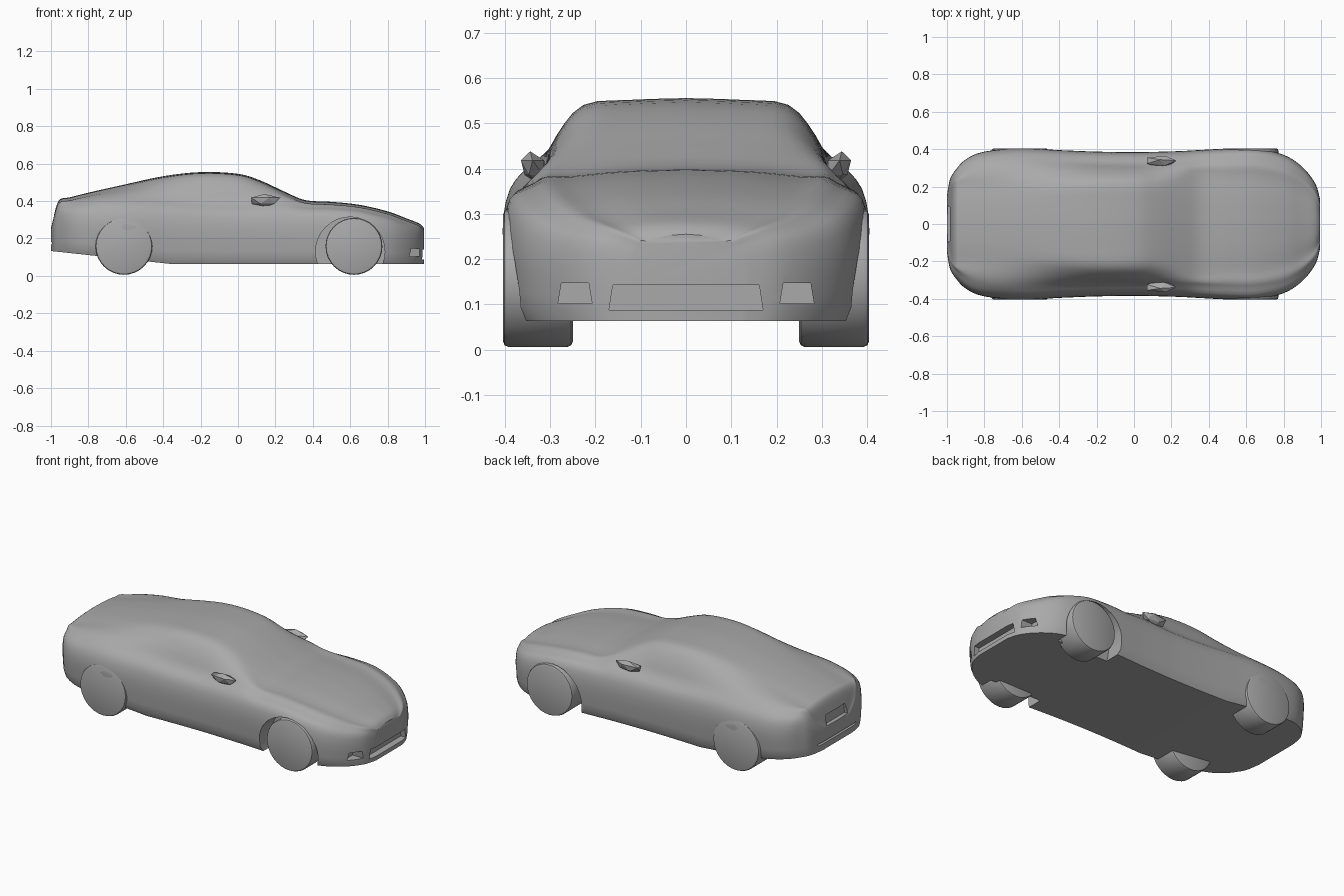
import bpy, bmesh, math
from mathutils import Vector, Matrix

cube = bpy.data.objects.get("Cube")
if cube:
    bpy.data.objects.remove(cube, do_unlink=True)

GREY = (0.4, 0.4, 0.4, 1)
paint = bpy.data.materials.new("plain grey")
paint.use_nodes = True
paint.diffuse_color = GREY
paint.node_tree.nodes["Principled BSDF"].inputs["Base Color"].default_value = GREY


def make(name, bm, smooth=35):
    bmesh.ops.recalc_face_normals(bm, faces=bm.faces)
    mesh = bpy.data.meshes.new(name)
    bm.to_mesh(mesh)
    bm.free()
    mesh.materials.append(paint)
    obj = bpy.data.objects.new(name, mesh)
    bpy.context.collection.objects.link(obj)
    if smooth:
        shade(obj, smooth)
    return obj


def shade(obj, angle):
    bpy.ops.object.select_all(action='DESELECT')
    obj.select_set(True)
    bpy.context.view_layer.objects.active = obj
    bpy.ops.object.shade_smooth_by_angle(angle=math.radians(angle))


def spline(points, steps):
    """Smooth curve through a list of vectors."""
    out = []
    for i in range(len(points) - 1):
        a, b, c, d = (points[min(max(i + k, 0), len(points) - 1)] for k in (-1, 0, 1, 2))
        for s in range(steps):
            t = s / steps
            out.append(b + (c - a) * (t / 2) + (a * 2 - b * 5 + c * 4 - d) * (t * t / 2)
                       + (b * 3 - a - c * 3 + d) * (t ** 3 / 2))
    return out + [points[-1]]


def cylinder(name, x, z, radius, y_in, y_out, side, bevel=0.0):
    bm = bmesh.new()
    place = Matrix.Translation((x, side * (y_in + y_out) / 2, z)) @ Matrix.Rotation(math.pi / 2, 4, 'X')
    bmesh.ops.create_cone(bm, cap_ends=True, segments=32, radius1=radius, radius2=radius,
                          depth=y_out - y_in, matrix=place)
    if bevel:
        rims = [e for e in bm.edges if abs(e.verts[0].co.y - e.verts[1].co.y) < 1e-4]
        bmesh.ops.bevel(bm, geom=rims, offset=bevel, segments=2, affect='EDGES', profile=0.5)
    return make(name, bm)


def box(name, center, size, taper=1.0):
    bm = bmesh.new()
    bmesh.ops.create_cube(bm, size=1)
    for v in bm.verts:
        k = taper if v.co.z > 0 else 1
        v.co = Vector(center) + Vector((v.co.x * size[0], v.co.y * size[1] * k, v.co.z * size[2]))
    return make(name, bm, 0)


# Body stations: x, half width, shoulder height, roof half width, top height
STATIONS = [
    (-1.0, .15, .24, .07, .26), (-.985, .235, .29, .15, .32), (-.957, .285, .34, .2, .405),
    (-.9, .345, .345, .2, .42), (-.8, .387, .35, .2, .445), (-.6, .405, .355, .2, .49),
    (-.4, .395, .35, .21, .533), (-.2, .387, .34, .225, .555), (0, .384, .335, .225, .546),
    (.12, .386, .335, .22, .51), (.25, .39, .335, .24, .45), (.36, .396, .335, .26, .405),
    (.5, .403, .335, .25, .396), (.65, .403, .325, .25, .38), (.8, .37, .29, .22, .345),
    (.9, .305, .255, .18, .308), (.97, .215, .23, .13, .28), (.995, .13, .2, .08, .255),
]


def section(x, w, zs, wr, zr):
    """Closed ring of the body at one station."""
    zb = .063 + .07 * max(0, (-.35 - x) / .65)
    belt = min(zs + .055, (zs + zr) / 2)
    side = [Vector((x, .97 * w, zb + .03)), Vector((x, w, zb + .65 * (zs - zb))),
            Vector((x, .96 * w, zs)), Vector((x, .84 * w, belt)),
            Vector((x, (.84 * w + wr) / 2 + .01, (belt + zr) / 2)),
            Vector((x, wr, zr - .015)), Vector((x, wr * .55, zr - .004)), Vector((x, 0, zr))]
    half = [Vector((x, 0, zb)), Vector((x, .93 * w, zb))] + spline(side, 3)
    return half + [Vector((x, -p.y, p.z)) for p in half[-2:0:-1]]


# Body shell
bm = bmesh.new()
rows = spline([Vector(s) for s in STATIONS], 4)
rings = [[bm.verts.new(p) for p in section(*r)] for r in rows]
for a, b in zip(rings, rings[1:]):
    for i in range(len(a)):
        j = (i + 1) % len(a)
        bm.faces.new((a[i], a[j], b[j], b[i]))
bm.faces.new(rings[0])
bm.faces.new(rings[-1])
body = make("body", bm, 0)

# Recesses: front wheel arches, grille, fog lamps, rear plate and bumper groove
cutters = [box("grille_cutter", (1.0, 0, .115), (.09, .34, .055), .95),
           box("rear_plate_cutter", (-1.0, 0, .29), (.05, .2, .06), .9),
           box("rear_groove_cutter", (-1.0, 0, .175), (.05, .36, .012))]
for s in (1, -1):
    cutters.append(cylinder("arch_cutter", .6, .13, .185, .28, .5, s))
    cutters.append(box("fog_lamp_cutter", (.95, s * .245, .125), (.1, .075, .045), .8))
for c in cutters:
    c.hide_render = True
    c.hide_set(True)
    cut = body.modifiers.new(c.name, 'BOOLEAN')
    cut.operation = 'DIFFERENCE'
    cut.solver = 'EXACT'
    cut.object = c
bpy.context.view_layer.update()
graph = bpy.context.evaluated_depsgraph_get()
body.data = bpy.data.meshes.new_from_object(body.evaluated_get(graph))
body.modifiers.clear()
for c in cutters:
    bpy.data.objects.remove(c, do_unlink=True)
shade(body, 30)

for s, tag in ((1, "left"), (-1, "right")):
    # Wheels
    for x, end in ((.62, "front"), (-.61, "rear")):
        cylinder(f"{end}_{tag}_wheel", x, .158, .152, .25, .404, s, .012)
    # Mirrors: faceted wedges on the doors
    bm = bmesh.new()
    bmesh.ops.create_icosphere(bm, subdivisions=1, radius=1)
    for v in bm.verts:
        lean = .3 * v.co.z
        v.co = Vector((.14 + .085 * v.co.x * (1 + lean), s * (.335 + .03 * (v.co.y * s + lean)),
                       .402 + .036 * v.co.z))
    make(f"{tag}_mirror", bm, 0)
